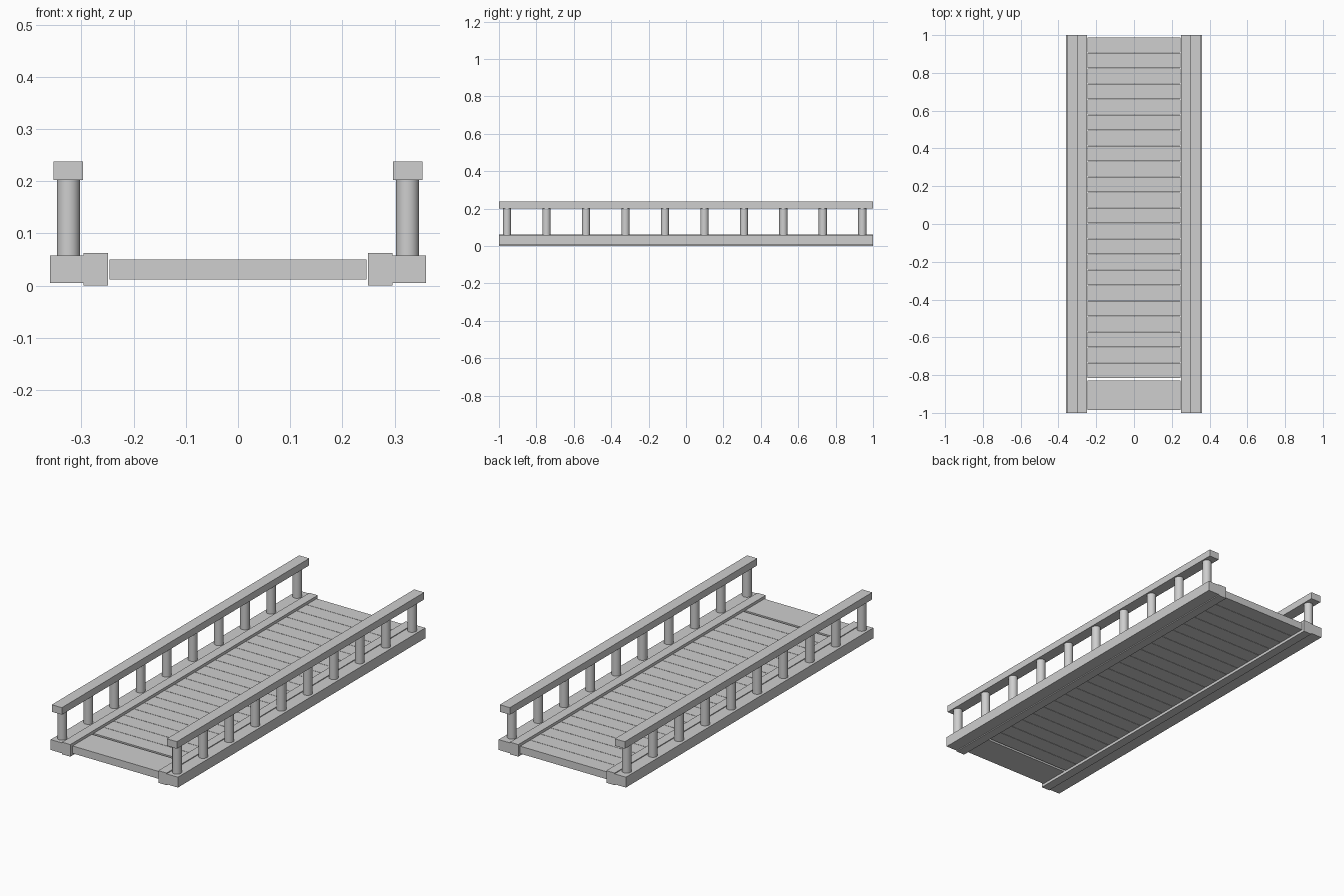
import bpy

if "Cube" in bpy.data.objects:
    bpy.data.objects.remove(bpy.data.objects["Cube"])

wood = bpy.data.materials.new("plain grey")
wood.diffuse_color = (0.62, 0.62, 0.62, 1)
wood.use_nodes = True
wood.node_tree.nodes["Principled BSDF"].inputs["Base Color"].default_value = wood.diffuse_color


def finish(name):
    ob = bpy.context.object
    ob.name = name
    ob.data.materials.append(wood)
    return ob


def box(name, x0, x1, y0, y1, z0, z1):
    bpy.ops.mesh.primitive_cube_add(
        size=1, location=((x0 + x1) / 2, (y0 + y1) / 2, (z0 + z1) / 2))
    ob = finish(name)
    ob.scale = (x1 - x0, y1 - y0, z1 - z0)
    bpy.ops.object.transform_apply(location=False, rotation=False, scale=True)


def side_box(name, s, inner, outer, z0, z1):
    a, b = sorted((s * inner, s * outer))
    box(name, a, b, -1, 1, z0, z1)


# beams, handrails and posts on both sides
for s, side in ((-1, "left"), (1, "right")):
    side_box(side + "_outer_beam", s, 0.294, 0.36, 0.005, 0.058)
    side_box(side + "_inner_beam", s, 0.249, 0.296, 0.0, 0.062)
    side_box(side + "_handrail", s, 0.297, 0.354, 0.202, 0.238)
    for i in range(10):
        bpy.ops.mesh.primitive_cylinder_add(
            vertices=32, radius=0.0222, depth=0.154,
            location=(s * 0.325, -0.957 + i * 0.2111, 0.13))
        finish(f"{side}_post_{i + 1}")
        bpy.ops.object.shade_smooth_by_angle()

# wide end board, then the narrow deck planks
DECK = (-0.2465, 0.2465)
box("end_board", *DECK, -0.985, -0.829, 0.012, 0.05)
START, PITCH, GAP = -0.816, 0.0821, 0.002
for i in range(22):
    y = START + i * PITCH
    box(f"plank_{i + 1}", *DECK, y, y + PITCH - GAP, 0.012, 0.05)
